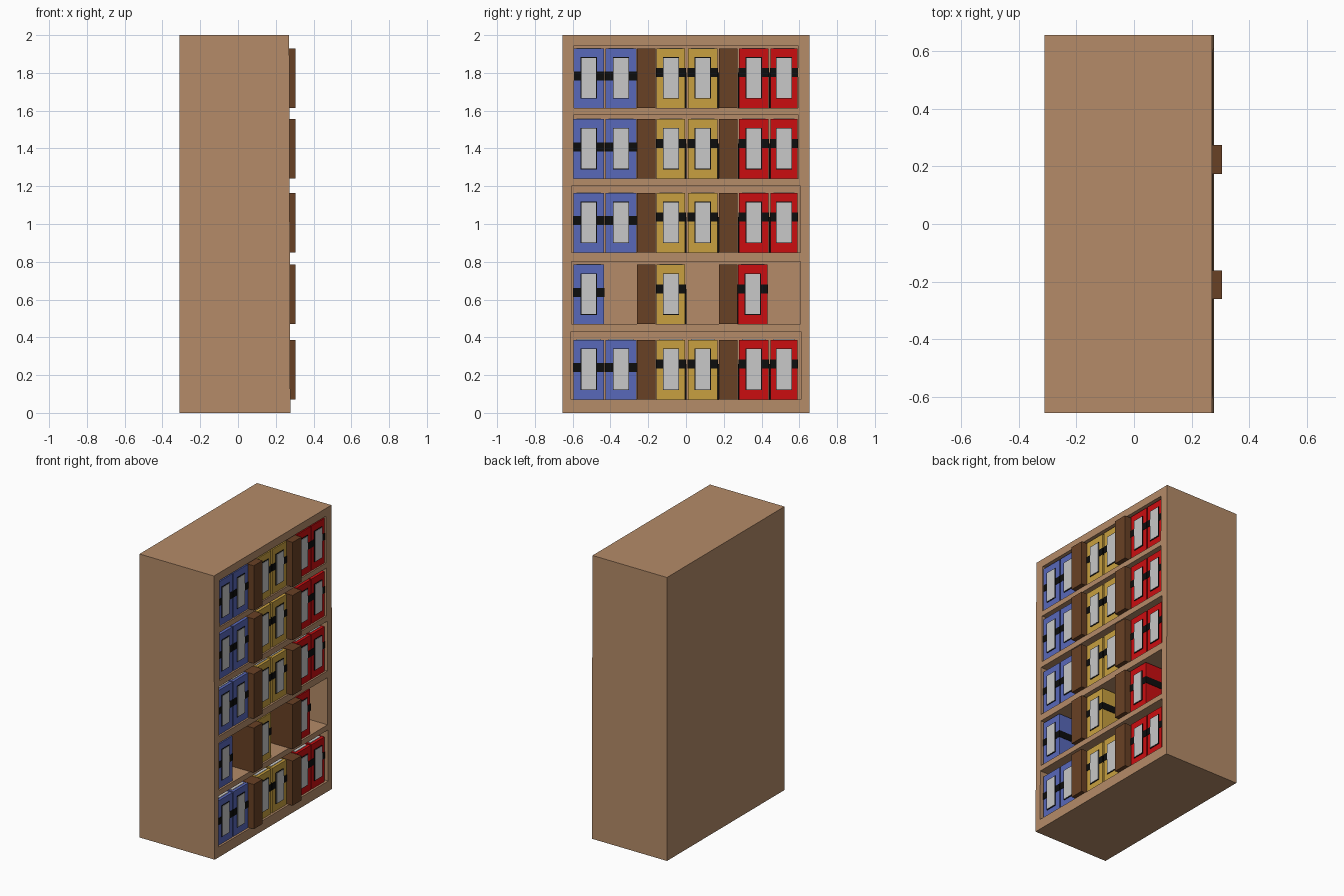
import bpy, bmesh

if "Cube" in bpy.data.objects:
    bpy.data.objects.remove(bpy.data.objects["Cube"])


def material(name, rgb):
    m = bpy.data.materials.new(name)
    m.diffuse_color = (*rgb, 1)
    m.use_nodes = True
    m.node_tree.nodes["Principled BSDF"].inputs["Base Color"].default_value = m.diffuse_color
    return m


WOOD = material("light wood", (0.46, 0.26, 0.14))
DARK = material("dark wood", (0.14, 0.052, 0.018))
BLUE = material("blue", (0.098, 0.138, 0.49))
GOLD = material("gold", (0.58, 0.35, 0.05))
RED = material("red", (0.6, 0.004, 0.005))
BLACK = material("black", (0.004, 0.004, 0.004))
GREY = material("label grey", (0.58, 0.58, 0.58))


def box(name, x, y, z, mat):
    """Box from (min, max) ranges on each axis."""
    bm = bmesh.new()
    bmesh.ops.create_cube(bm, size=1)
    for v in bm.verts:
        v.co = [r[0] if c < 0 else r[1] for c, r in zip(v.co, (x, y, z))]
    me = bpy.data.meshes.new(name)
    bm.to_mesh(me)
    bm.free()
    me.materials.append(mat)
    ob = bpy.data.objects.new(name, me)
    bpy.context.collection.objects.link(ob)
    return ob


INNER = -0.25   # back wall of the compartments
FACE = 0.262    # front of the binders
BACK = -0.2     # rear of the binders

# Rows: contents floor, opening top, opening half width
ROWS = [(0.072, 0.432, 0.61), (0.47, 0.802, 0.605), (0.85, 1.2, 0.605),
        (1.24, 1.578, 0.595), (1.615, 1.945, 0.592)]

# Cabinet with slightly sloped front, hollowed by one cutter per row
cabinet = box("cabinet", (-0.31, 0.271), (-0.655, 0.655), (0, 2), WOOD)
for v in cabinet.data.vertices:
    if v.co.x > 0 and v.co.z < 1:
        v.co.x = 0.277
cutters = []
for z0, z1, w in ROWS:
    c = box("row_cutter", (INNER, 0.4), (-w, w), (z0, z1), WOOD)
    c.hide_render = True
    cutters.append(c)
    mod = cabinet.modifiers.new("row", 'BOOLEAN')
    mod.operation = 'DIFFERENCE'
    mod.solver = 'EXACT'
    mod.object = c
bpy.context.view_layer.update()
hollow = bpy.data.meshes.new_from_object(
    cabinet.evaluated_get(bpy.context.evaluated_depsgraph_get()))
cabinet.modifiers.clear()
cabinet.data = hollow
for c in cutters:
    bpy.data.objects.remove(c)


def binder(y0, y1, z0, mat, band):
    # Body and pale pages on top
    box("binder", (BACK, FACE), (y0, y1), (z0, z0 + 0.315), mat)
    box("binder_pages", (BACK + 0.02, FACE - 0.02), (y0 + 0.015, y1 - 0.015),
        (z0 + 0.314, z0 + 0.318), GREY)
    # Strap around the front and both sides
    zb = (z0 + band - 0.024, z0 + band + 0.024)
    box("strap", (BACK, FACE + 0.002), (y0 - 0.003, y1 + 0.003), zb, BLACK)
    # Strap tail dropping down the side, mirrored on red
    if mat is not BLUE:
        tail = (y1 - 0.001, y1 + 0.007) if mat is GOLD else (y0 - 0.007, y0 + 0.001)
        box("strap_tail", (-0.04, 0.01), tail, (z0, z0 + band), BLACK)
    # Spine label with a black border
    m = (y0 + y1) / 2
    box("label_border", (FACE - 0.001, FACE + 0.004), (m - 0.043, m + 0.043),
        (z0 + 0.049, z0 + 0.269), BLACK)
    box("label", (FACE, FACE + 0.006), (m - 0.039, m + 0.039),
        (z0 + 0.053, z0 + 0.265), GREY)


GROUPS = [(BLUE, 0.168, (-0.595, -0.435), (-0.425, -0.263)),
          (GOLD, 0.187, (-0.156, -0.004), (0.011, 0.167)),
          (RED, 0.187, (0.281, 0.437), (0.447, 0.59))]

for i, (z0, z1, w) in enumerate(ROWS):
    # Dividers standing proud of the front
    for y in (-0.26, 0.174):
        box("divider", (INNER, 0.305), (y, y + 0.099), (z0, z0 + 0.315), DARK)
    # Binders in pairs, only the first of each pair on the sparse row
    for mat, band, *spans in GROUPS:
        for y0, y1 in (spans[:1] if i == 1 else spans):
            shift = -0.006 if i == 1 and mat is RED else 0
            binder(y0 + shift, y1 + shift, z0, mat, band)
